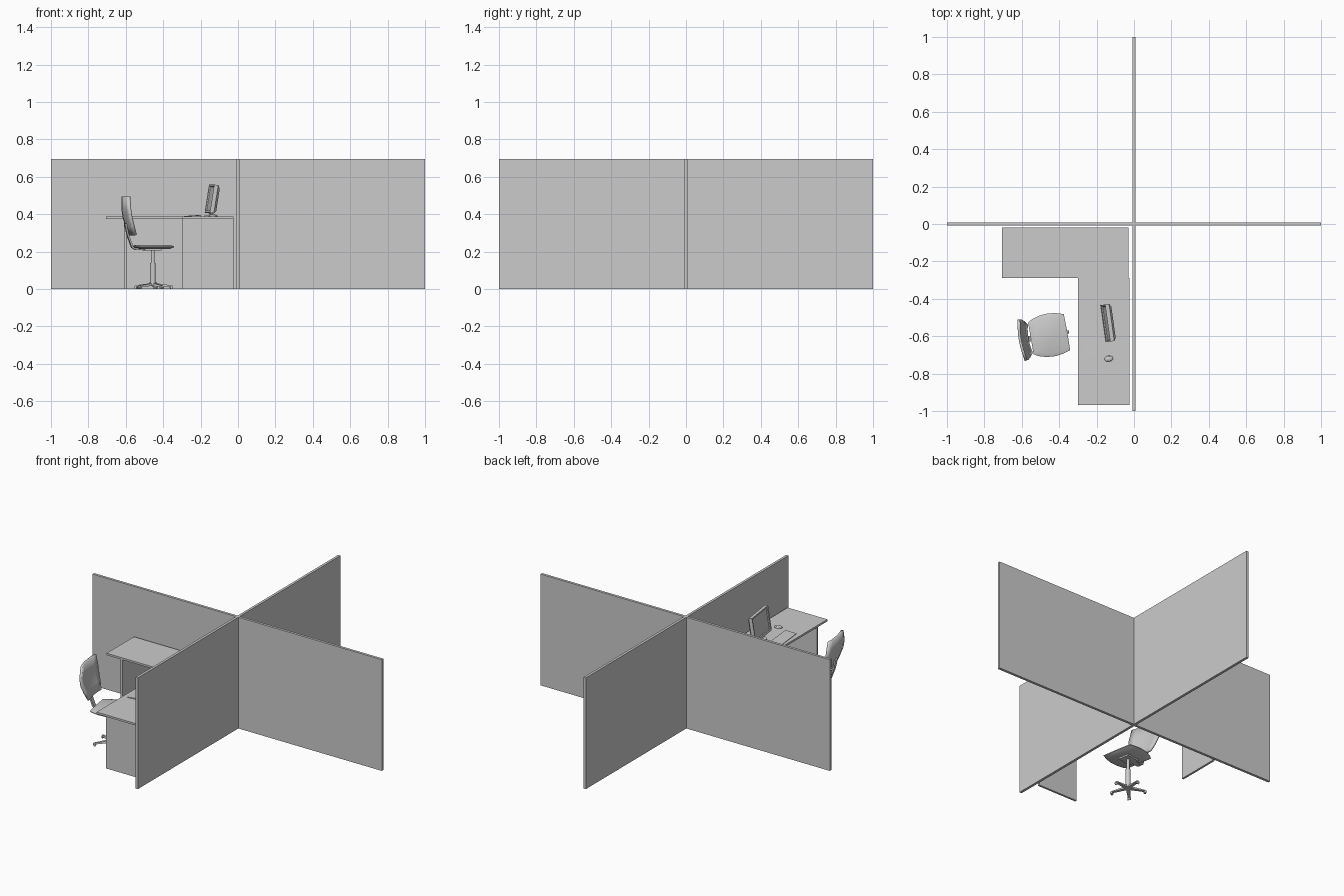
import bpy, bmesh, math
from mathutils import Matrix, Vector

if "Cube" in bpy.data.objects:
    bpy.data.objects.remove(bpy.data.objects["Cube"])

TURN = math.radians(10)
ROOM = Matrix.Identity(4)
CHAIR = Matrix.Translation((-0.455, -0.595, 0)) @ Matrix.Rotation(TURN, 4, 'Z')


def finish(name, bm, frame=ROOM, smooth=False):
    bmesh.ops.recalc_face_normals(bm, faces=bm.faces[:])
    me = bpy.data.meshes.new(name)
    bm.to_mesh(me)
    bm.free()
    ob = bpy.data.objects.new(name, me)
    bpy.context.collection.objects.link(ob)
    ob.matrix_world = frame
    if smooth:
        bpy.ops.object.select_all(action='DESELECT')
        ob.select_set(True)
        bpy.context.view_layer.objects.active = ob
        bpy.ops.object.shade_smooth_by_angle()
    return ob


def box(name, x, y, z, frame=ROOM):
    bm = bmesh.new()
    bmesh.ops.create_cube(bm, size=1)
    for v in bm.verts:
        v.co = [(r[0] + r[1]) / 2 + c * (r[1] - r[0]) for r, c in zip((x, y, z), v.co)]
    return finish(name, bm, frame)


def loft(name, rings, frame=ROOM, smooth=False):
    bm = bmesh.new()
    loops = [[bm.verts.new(p) for p in ring] for ring in rings]
    n = len(loops[0])
    for a, b in zip(loops, loops[1:]):
        for i in range(n):
            bm.faces.new((a[i], a[(i + 1) % n], b[(i + 1) % n], b[i]))
    bm.faces.new(loops[0])
    bm.faces.new(loops[-1])
    return finish(name, bm, frame, smooth)


def cylinder(name, radius, z0, z1, frame=ROOM, sides=16):
    ring = [(radius * math.cos(2 * math.pi * i / sides),
             radius * math.sin(2 * math.pi * i / sides)) for i in range(sides)]
    return loft(name, [[(x, y, z) for x, y in ring] for z in (z0, z1)], frame, True)


def strap(name, path, width, thick, frame):
    # flat bar following an x/z path
    rings = []
    for i, (x, z) in enumerate(path):
        a, b = path[max(i - 1, 0)], path[min(i + 1, len(path) - 1)]
        d = Vector((b[0] - a[0], b[1] - a[1])).normalized() * thick / 2
        w = width / 2
        rings.append([(x - d.y, -w, z + d.x), (x - d.y, w, z + d.x),
                      (x + d.y, w, z - d.x), (x + d.y, -w, z - d.x)])
    return loft(name, rings, frame)


# four partition walls meeting in a cross
for i, side in enumerate(('right', 'back', 'left', 'front')):
    box(side + '_partition', (0.008, 1), (-0.008, 0.008), (0, 0.695),
        Matrix.Rotation(i * math.pi / 2, 4, 'Z'))
box('partition_post', (-0.008, 0.008), (-0.008, 0.008), (0, 0.695))

# L-shaped desk on two panel legs
box('desk_top_back', (-0.705, -0.03), (-0.29, -0.02), (0.375, 0.387))
box('desk_top_side', (-0.30, -0.025), (-0.968, -0.29), (0.375, 0.387))
box('desk_leg_back', (-0.61, -0.597), (-0.29, -0.02), (0, 0.375))
box('desk_leg_side', (-0.30, -0.025), (-0.876, -0.863), (0, 0.375))

# monitor: tilted screen, housing and foot
DESK = Matrix.Translation((-0.145, -0.53, 0.387)) @ Matrix.Rotation(math.radians(8), 4, 'Z')
TILT = DESK @ Matrix.Translation((0, 0, 0.018)) @ Matrix.Rotation(math.radians(9), 4, 'Y')
def rect(x, w, z0, z1):
    return [(x, -w, z0), (x, w, z0), (x, w, z1), (x, -w, z1)]
loft('monitor', [rect(-0.012, 0.088, 0.014, 0.141), rect(-0.018, 0.090, 0.012, 0.143),
                 rect(-0.020, 0.10, 0, 0.152), rect(0.002, 0.10, 0, 0.152),
                 rect(0.015, 0.085, 0.015, 0.135)], TILT)
strap('monitor_neck', [(0.0, 0.0), (0.004, 0.03)], 0.035, 0.012, DESK)
cylinder('monitor_foot', 0.035, 0, 0.007, DESK, 20)

# keyboard wedge and mouse
KEYS = Matrix.Translation((-0.242, -0.613, 0.387)) @ Matrix.Rotation(math.radians(6), 4, 'Z')
loft('keyboard', [[(-0.036, y, 0), (0.036, y, 0), (0.036, y, 0.008), (-0.036, y, 0.003)]
                  for y in (-0.092, 0.092)], KEYS)
MOUSE = Matrix.Translation((-0.135, -0.72, 0.387)) @ Matrix.Rotation(TURN, 4, 'Z')
angles = [2 * math.pi * i / 16 for i in range(16)]
loft('mouse', [[(0.023 * s * math.cos(a), 0.016 * s * math.sin(a), z) for a in angles]
               for s, z in ((1, 0), (1, 0.004), (0.8, 0.009), (0.4, 0.012))], MOUSE, True)

# chair seat with rounded sides and thin rim
half = [(0.100, 0.0), (0.098, 0.098), (0.055, 0.111), (0.015, 0.116),
        (-0.03, 0.113), (-0.075, 0.100), (-0.098, 0.086)]
outline = half + [(x, -y) for x, y in reversed(half[1:])]
loft('seat', [[(x * s, y * s, z - 0.03 * max(0, x - 0.05) * (s < 1)) for x, y in outline]
              for s, z in ((0.8, 0.215), (1, 0.224), (1, 0.228), (0.85, 0.235))], CHAIR, True)
box('seat_mechanism', (-0.05, 0.04), (-0.035, 0.035), (0.205, 0.22), CHAIR)

# curved backrest: narrow at both ends, leaning forward below
bm = bmesh.new()
rows = []
for z, x, w in ((0.288, -0.117, 0.078), (0.335, -0.133, 0.098), (0.38, -0.147, 0.111),
                (0.425, -0.154, 0.112), (0.495, -0.156, 0.092)):
    rows.append([bm.verts.new((x + 0.01 * (t / 3) ** 2, w * t / 3, z)) for t in range(-3, 4)])
for a, b in zip(rows, rows[1:]):
    for i in range(6):
        bm.faces.new((a[i], a[i + 1], b[i + 1], b[i]))
shell = [(v.co.copy()) for v in bm.verts]
backrest = finish('backrest', bm, CHAIR, True)
mod = backrest.modifiers.new('thickness', 'SOLIDIFY')
mod.thickness = 0.014
mod.offset = 0
strap('backrest_strut', [(-0.15, 0.35), (-0.137, 0.29), (-0.112, 0.222), (-0.095, 0.214), (0.0, 0.212)],
      0.03, 0.009, CHAIR)

# column and five-arm base with casters
cylinder('column', 0.010, 0.03, 0.21, CHAIR)
cylinder('column_sleeve', 0.015, 0.02, 0.14, CHAIR)
cylinder('base_hub', 0.022, 0.016, 0.034, CHAIR)
for i in range(5):
    ARM = CHAIR @ Matrix.Rotation(2 * math.pi * i / 5, 4, 'Z')
    loft('base_arm', [[(x, -w, b), (x, w, b), (x, w * 0.7, t), (x, -w * 0.7, t)]
                      for x, w, b, t in ((0.01, 0.012, 0.016, 0.031), (0.105, 0.007, 0.012, 0.019))], ARM)
    WHEEL = ARM @ Matrix.Translation((0.1, 0, 0.008)) @ Matrix.Rotation(math.pi / 2, 4, 'X')
    cylinder('caster', 0.008, -0.009, 0.009, WHEEL, 12)
